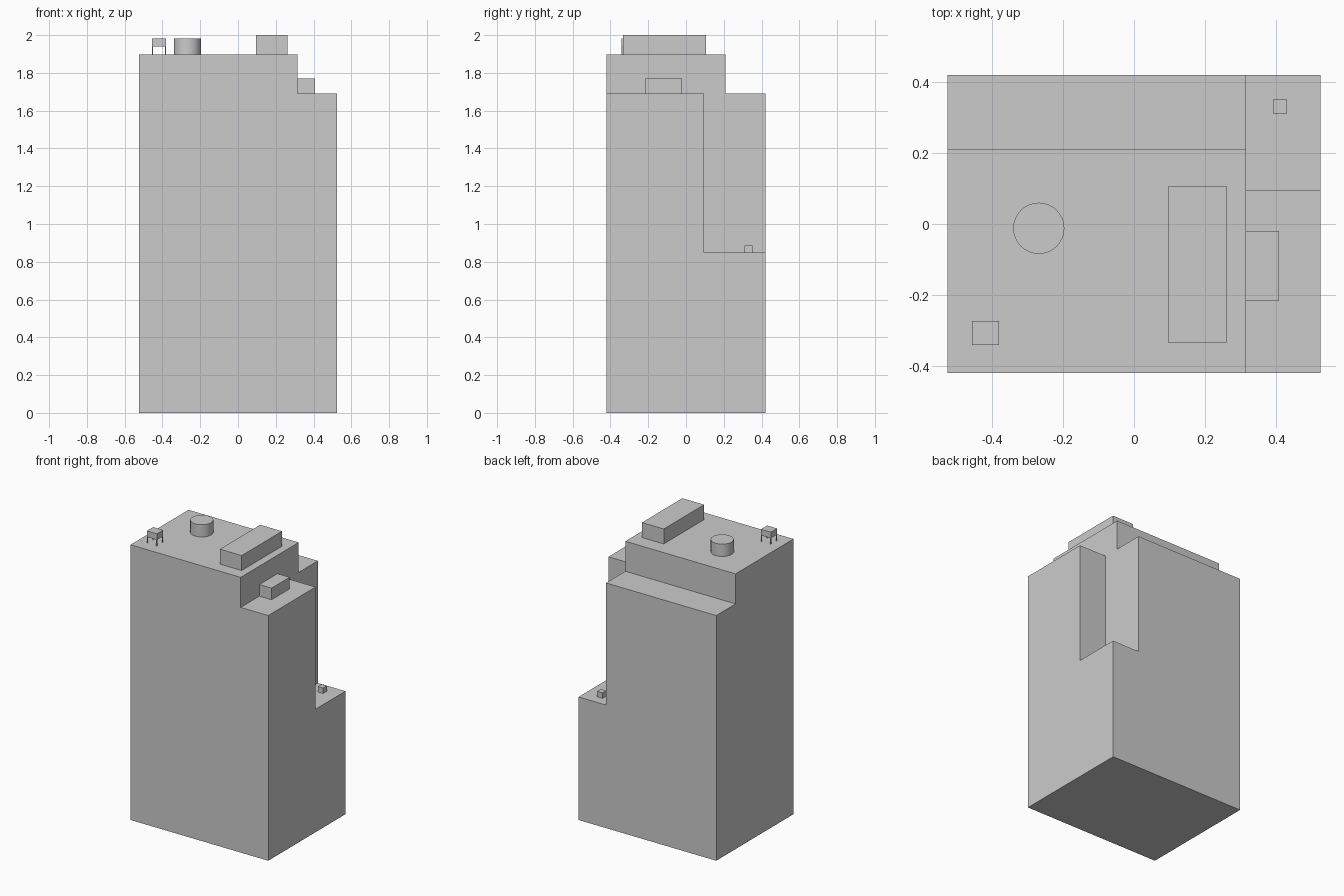
import bpy

if "Cube" in bpy.data.objects:
    bpy.data.objects.remove(bpy.data.objects["Cube"])

W, D = 0.525, 0.42                 # half width and half depth
ROOF, SETBACK, TERRACE = 1.897, 1.69, 0.848
STEP_X, STEP_Y, NOTCH_Y = 0.315, 0.21, 0.095


def box(name, x, y, z):
    """Box from (min, max) ranges on each axis."""
    sx, sy, sz = (r[1] - r[0] for r in (x, y, z))
    bpy.ops.mesh.primitive_cube_add(size=1, location=[sum(r) / 2 for r in (x, y, z)])
    ob = bpy.context.object
    ob.name = name
    ob.scale = (sx, sy, sz)
    bpy.ops.object.transform_apply(location=False, rotation=False, scale=True)
    return ob


# tower body with the setbacks and the corner notch cut away
tower = box("tower", (-W, W), (-D, D), (0, ROOF))
cuts = [
    ("rear_setback_cut", (-1, 1), (STEP_Y, 1), (SETBACK, 3)),
    ("side_setback_cut", (STEP_X, 1), (-1, 1), (SETBACK, 3)),
    ("corner_notch_cut", (STEP_X, 1), (NOTCH_Y, 1), (TERRACE, 3)),
]
for cut in cuts:
    cutter = box(*cut)
    cutter.hide_render = True
    mod = tower.modifiers.new(cut[0], 'BOOLEAN')
    mod.operation = 'DIFFERENCE'
    mod.solver = 'EXACT'
    mod.object = cutter
    bpy.context.view_layer.objects.active = tower
    bpy.ops.object.modifier_apply(modifier=mod.name)
    bpy.data.objects.remove(cutter)

# rooftop volumes
box("penthouse", (0.096, 0.262), (-0.334, 0.105), (ROOF, 2.0))
box("setback_unit", (STEP_X, 0.408), (-0.217, -0.02), (SETBACK, 1.77))
box("terrace_vent", (0.391, 0.431), (0.311, 0.351), (TERRACE, 0.886))

# round roof tank
bpy.ops.mesh.primitive_cylinder_add(vertices=32, radius=0.072, depth=1.982 - ROOF,
                                    location=(-0.268, -0.012, (1.982 + ROOF) / 2))
bpy.context.object.name = "roof_tank"
bpy.ops.object.shade_smooth_by_angle()

# raised equipment box on four thin legs
x0, x1, y0, y1, leg = -0.456, -0.38, -0.341, -0.273, 0.006
box("equipment_box", (x0, x1), (y0, y1), (1.939, 1.981))
for i, x in enumerate((x0, x1 - leg)):
    for j, y in enumerate((y0, y1 - leg)):
        box(f"equipment_leg_{2 * i + j + 1}", (x, x + leg), (y, y + leg), (ROOF, 1.939))
